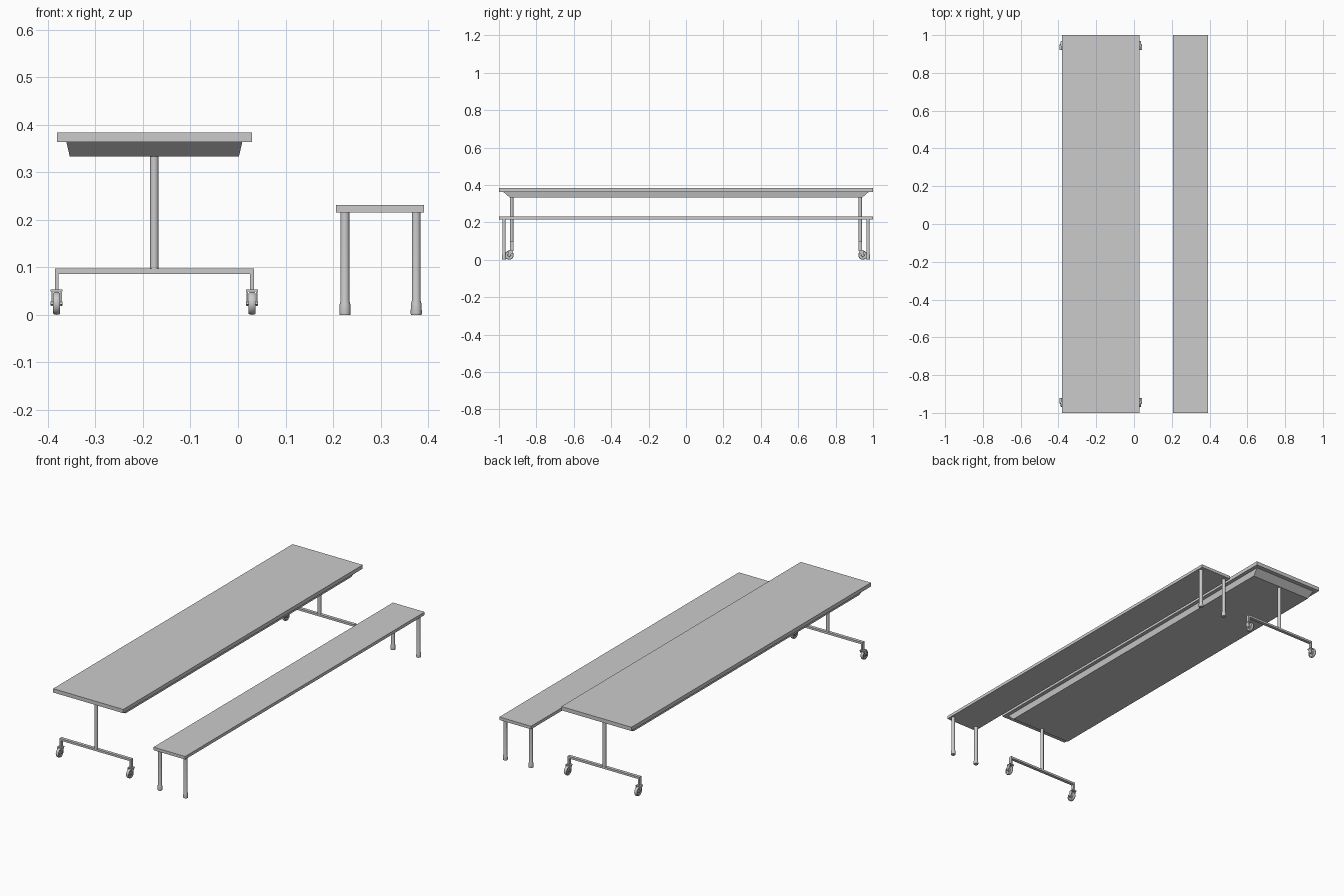
import bpy, bmesh, math
from mathutils import Matrix

if "Cube" in bpy.data.objects:
    bpy.data.objects.remove(bpy.data.objects["Cube"])

TABLE_X = -0.176
COL_Y = 0.932


def add_object(name, bm, smooth=False):
    bmesh.ops.recalc_face_normals(bm, faces=bm.faces)
    me = bpy.data.meshes.new(name)
    bm.to_mesh(me)
    bm.free()
    ob = bpy.data.objects.new(name, me)
    bpy.context.collection.objects.link(ob)
    if smooth:
        bpy.ops.object.select_all(action='DESELECT')
        ob.select_set(True)
        bpy.context.view_layer.objects.active = ob
        bpy.ops.object.shade_smooth_by_angle(angle=math.radians(40))
    return ob


def box(name, x, y, z):
    """Box from (min, max) pairs."""
    bm = bmesh.new()
    bmesh.ops.create_cube(bm, size=1)
    for v in bm.verts:
        for i, (a, b) in enumerate((x, y, z)):
            v.co[i] = a if v.co[i] < 0 else b
    return add_object(name, bm)


def prism(name, profile, origin, axes, depth):
    """Extrude a 2D profile, axes = (u index, v index, depth index), centred in depth."""
    bm = bmesh.new()
    verts = []
    for u, v in profile:
        co = list(origin)
        co[axes[0]] += u
        co[axes[1]] += v
        co[axes[2]] -= depth / 2
        verts.append(bm.verts.new(co))
    face = bm.faces.new(verts)
    geom = bmesh.ops.extrude_face_region(bm, geom=[face])['geom']
    for v in geom:
        if isinstance(v, bmesh.types.BMVert):
            v.co[axes[2]] += depth
    return add_object(name, bm)


def lathe(name, profile, origin, along_x=False, sides=24, closed=False):
    """Revolve (radius, height) points about z, or about x."""
    bm = bmesh.new()
    rings = [[bm.verts.new((r * math.cos(2 * math.pi * i / sides),
                            r * math.sin(2 * math.pi * i / sides), h))
              for i in range(sides)] for r, h in profile]
    pairs = list(zip(rings, rings[1:]))
    if closed:
        pairs.append((rings[-1], rings[0]))
    else:
        bm.faces.new(rings[0])
        bm.faces.new(rings[-1])
    for a, b in pairs:
        for i in range(sides):
            j = (i + 1) % sides
            bm.faces.new((a[i], a[j], b[j], b[i]))
    if along_x:
        bm.transform(Matrix.Rotation(math.pi / 2, 4, 'Y'))
    bm.transform(Matrix.Translation(origin))
    return add_object(name, bm, smooth=True)


# Table top and the tapered apron below it
box("table_top", (-0.381, 0.029), (-1, 1), (0.363, 0.383))
apron = box("table_apron", (-0.361, 0.009), (-0.978, 0.978), (0.333, 0.3635))
for v in apron.data.vertices:
    if v.co.z < 0.34:
        v.co.x += 0.007 if v.co.x < TABLE_X else -0.007
        v.co.y *= 0.943 / 0.978

# Table legs: column, bridge-shaped foot bar and two swivel casters at each end
bar = [(-0.2095, 0.052), (-0.2095, 0.097), (0.2095, 0.097), (0.2095, 0.052),
       (0.2015, 0.052), (0.2015, 0.086), (-0.2015, 0.086), (-0.2015, 0.052)]
tire = [(0.017, -0.007), (0.0215, -0.0075), (0.0235, -0.005), (0.024, 0),
        (0.0235, 0.005), (0.0215, 0.0075), (0.017, 0.007)]
hub = [(0.008, -0.006), (0.009, -0.003), (0.0175, -0.003),
       (0.0175, 0.003), (0.009, 0.003), (0.008, 0.006)]
for side, end in ((-1, "front"), (1, "back")):
    y = side * COL_Y
    lathe(end + "_table_column", [(0.0088, 0.09), (0.0088, 0.335)], (TABLE_X, y, 0))
    prism(end + "_foot_bar", bar, (TABLE_X, y, 0), (0, 2, 1), 0.017)
    for sx, lr in ((-1, "left"), (1, "right")):
        x = TABLE_X + sx * 0.2055
        wy = y + side * 0.013
        tag = f"{end}_{lr}_caster_"
        lathe(tag + "tire", tire, (x, wy, 0.024), True, 32, closed=True)
        lathe(tag + "hub", hub, (x, wy, 0.024), True)
        lathe(tag + "axle", [(0.004, -0.0125), (0.004, 0.0125)], (x, wy, 0.024), True, 12)
        box(tag + "plate", (x - 0.0125, x + 0.0125),
            sorted((y - side * 0.010, y + side * 0.016)), (0.0485, 0.053))
        # fork cheeks narrowing to the axle
        cheek = [(-side * 0.010, 0.050), (side * 0.016, 0.050),
                 (side * 0.020, 0.022), (side * 0.009, 0.019)]
        for s in (-1, 1):
            prism(tag + "fork", cheek, (x + s * 0.0098, y, 0), (1, 2, 0), 0.003)

# Bench seat with four round legs and flared rubber feet
box("bench_seat", (0.206, 0.391), (-1, 1), (0.215, 0.231))
leg = [(0.0112, 0), (0.0118, 0.003), (0.0112, 0.022), (0.0092, 0.030), (0.0092, 0.217)]
for y in (-0.973, 0.973):
    for x in (0.225, 0.375):
        lathe("bench_leg", leg, (x, y, 0))
